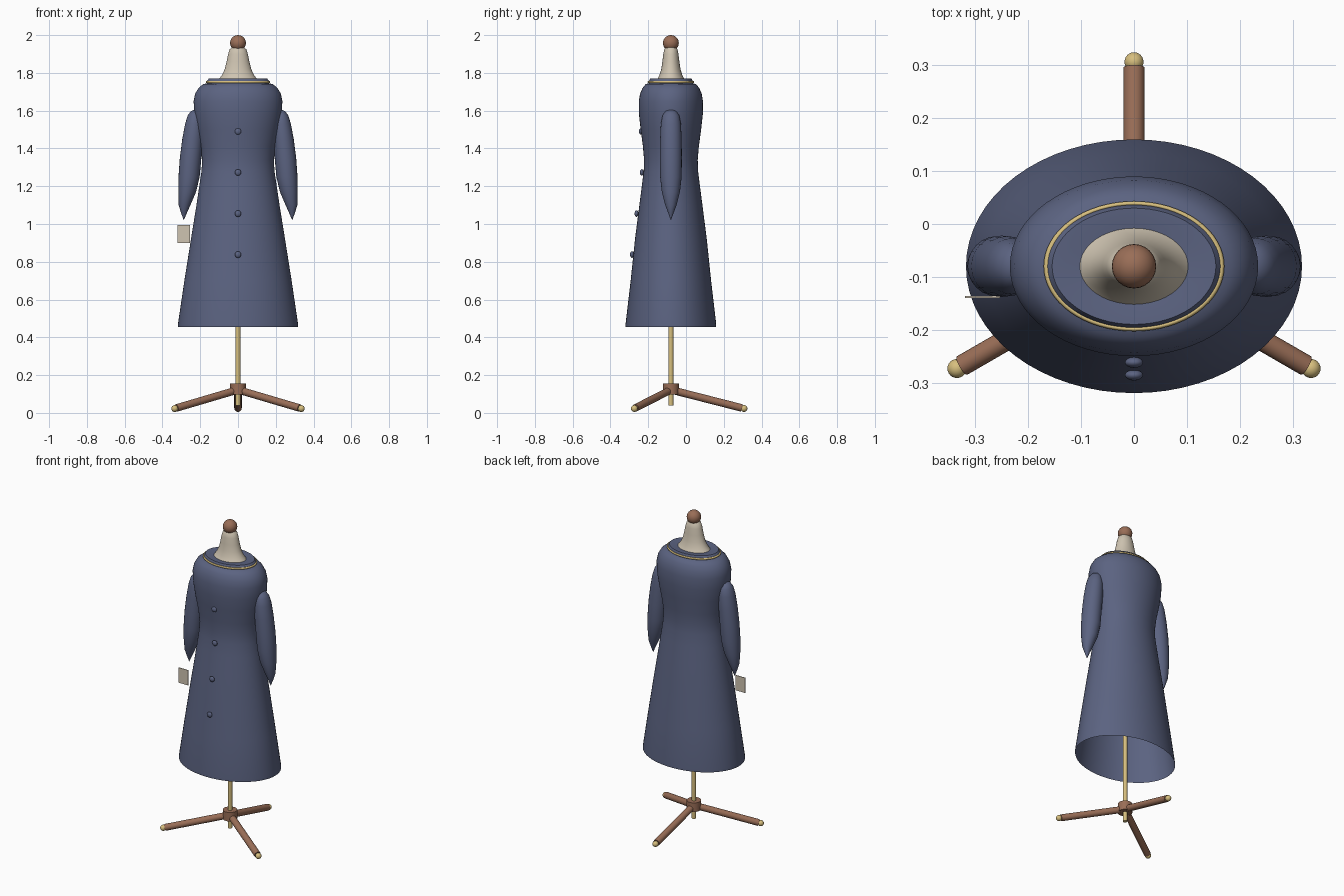
import bpy, bmesh, math
from mathutils import Vector

if "Cube" in bpy.data.objects:
    bpy.data.objects.remove(bpy.data.objects["Cube"])

CY = -0.08  # the stand's axis sits slightly toward the front


def material(name, rgb):
    m = bpy.data.materials.new(name)
    m.diffuse_color = (*rgb, 1)
    m.use_nodes = True
    m.node_tree.nodes["Principled BSDF"].inputs["Base Color"].default_value = m.diffuse_color
    return m


BLUE = material("slate_blue_cloth", (0.105, 0.125, 0.22))
WOOD = material("brown_wood", (0.32, 0.155, 0.095))
BRASS = material("pale_brass", (0.68, 0.52, 0.21))
CREAM = material("cream_linen", (0.62, 0.55, 0.44))


def finish(ob, name, mat, angle=40):
    ob.name = name
    ob.data.materials.append(mat)
    bpy.ops.object.select_all(action='DESELECT')
    ob.select_set(True)
    bpy.context.view_layer.objects.active = ob
    bpy.ops.object.shade_smooth_by_angle(angle=math.radians(angle))
    return ob


def loft(name, rings, mat, n=48, cap=(False, False), angle=40):
    """Skin elliptical rings given as (centre x, z, radius x, radius y)."""
    bm = bmesh.new()
    loops = [[bm.verts.new((cx + rx * math.cos(2 * math.pi * i / n),
                            CY + ry * math.sin(2 * math.pi * i / n), z))
              for i in range(n)] for cx, z, rx, ry in rings]
    for a, b in zip(loops, loops[1:]):
        for i in range(n):
            j = (i + 1) % n
            bm.faces.new((a[i], a[j], b[j], b[i]))
    if cap[0]:
        bm.faces.new(loops[0][::-1])
    if cap[1]:
        bm.faces.new(loops[-1])
    bmesh.ops.recalc_face_normals(bm, faces=bm.faces)
    me = bpy.data.meshes.new(name)
    bm.to_mesh(me)
    bm.free()
    ob = bpy.data.objects.new(name, me)
    bpy.context.collection.objects.link(ob)
    return finish(ob, name, mat, angle)


def rod(name, a, b, r, mat):
    a, b = Vector(a), Vector(b)
    bpy.ops.mesh.primitive_cylinder_add(vertices=20, radius=r, depth=(b - a).length,
                                        location=(a + b) / 2)
    ob = bpy.context.object
    ob.rotation_euler = (b - a).to_track_quat('Z', 'Y').to_euler()
    return finish(ob, name, mat)


def ball(name, loc, r, mat, scale=(1, 1, 1)):
    bpy.ops.mesh.primitive_uv_sphere_add(segments=24, ring_count=14, radius=r, location=loc)
    bpy.context.object.scale = scale
    return finish(bpy.context.object, name, mat, 60)


# Coat body: open at the hem, fitted waist, rounded shoulders
COAT = [(0.455, 0.318, 0.240), (0.47, 0.318, 0.240), (0.70, 0.284, 0.213),
        (0.92, 0.249, 0.190), (1.10, 0.220, 0.167), (1.20, 0.205, 0.154),
        (1.28, 0.193, 0.144), (1.34, 0.190, 0.142), (1.41, 0.198, 0.148),
        (1.50, 0.217, 0.160), (1.58, 0.231, 0.169), (1.65, 0.235, 0.170),
        (1.69, 0.227, 0.163), (1.72, 0.209, 0.150), (1.74, 0.185, 0.134),
        (1.746, 0.160, 0.114)]
loft("coat_body", [(0, *r) for r in COAT], BLUE, 64)

# Collar with its inner slope down to the neck
loft("collar", [(0, 1.74, 0.164, 0.116), (0, 1.757, 0.164, 0.116), (0, 1.769, 0.155, 0.110),
                (0, 1.768, 0.130, 0.092), (0, 1.764, 0.090, 0.065)], BLUE, 64, angle=30)

# Piping around the collar
bpy.ops.mesh.primitive_torus_add(major_segments=64, minor_segments=10, major_radius=0.165,
                                 minor_radius=0.006, location=(0, CY, 1.752))
bpy.context.object.scale = (1, 0.72, 1)
finish(bpy.context.object, "collar_piping", BRASS)

# Sleeves, tapering to a pointed cuff
SLEEVE = [(0.222, 1.605, 0.008, 0.010), (0.224, 1.598, 0.025, 0.028),
          (0.227, 1.575, 0.039, 0.044), (0.231, 1.53, 0.049, 0.053),
          (0.240, 1.45, 0.055, 0.057), (0.251, 1.35, 0.057, 0.058),
          (0.259, 1.25, 0.056, 0.057), (0.269, 1.17, 0.047, 0.048),
          (0.283, 1.10, 0.031, 0.030), (0.286, 1.06, 0.016, 0.015),
          (0.287, 1.022, 0.001, 0.001)]
for side, s in (("left", -1), ("right", 1)):
    loft(side + "_sleeve", [(s * x, z, rx, ry) for x, z, rx, ry in SLEEVE],
         BLUE, 24, (True, True))

# Front buttons
for i, (z, y) in enumerate([(1.49, -0.239), (1.273, -0.228), (1.055, -0.256), (0.838, -0.280)]):
    d = 0.0 if i == 0 else 0.006
    ball(f"button_{i + 1}", (0, y - d, z), 0.017, BLUE, (1, 0.6, 1))

# Hang tag beside the skirt
bpy.ops.mesh.primitive_cube_add(size=1, location=(-0.287, -0.138, 0.948))
bpy.context.object.scale = (0.066, 0.004, 0.096)
finish(bpy.context.object, "hang_tag", CREAM)

# Dress-form neck and knob
loft("form_neck", [(0, 1.755, 0.112, 0.079), (0, 1.768, 0.100, 0.070), (0, 1.79, 0.084, 0.060),
                   (0, 1.82, 0.070, 0.051), (0, 1.86, 0.060, 0.045), (0, 1.90, 0.052, 0.040),
                   (0, 1.925, 0.044, 0.035), (0, 1.94, 0.028, 0.024)], CREAM, 40, (False, True))
ball("neck_knob", (0, CY, 1.958), 0.042, WOOD)

# Pole, hub and tripod legs
rod("pole", (0, CY, 0.04), (0, CY, 1.76), 0.013, BRASS)
rod("hub", (0, CY, 0.098), (0, CY, 0.155), 0.042, WOOD)
for i, deg in enumerate((90, 210, 330)):
    dx, dy = math.cos(math.radians(deg)), math.sin(math.radians(deg))
    rod(f"leg_{i + 1}", (0, CY, 0.122), (0.376 * dx, CY + 0.376 * dy, 0.026), 0.02, WOOD)
    ball(f"foot_{i + 1}", (0.387 * dx, CY + 0.387 * dy, 0.023), 0.018, BRASS)
